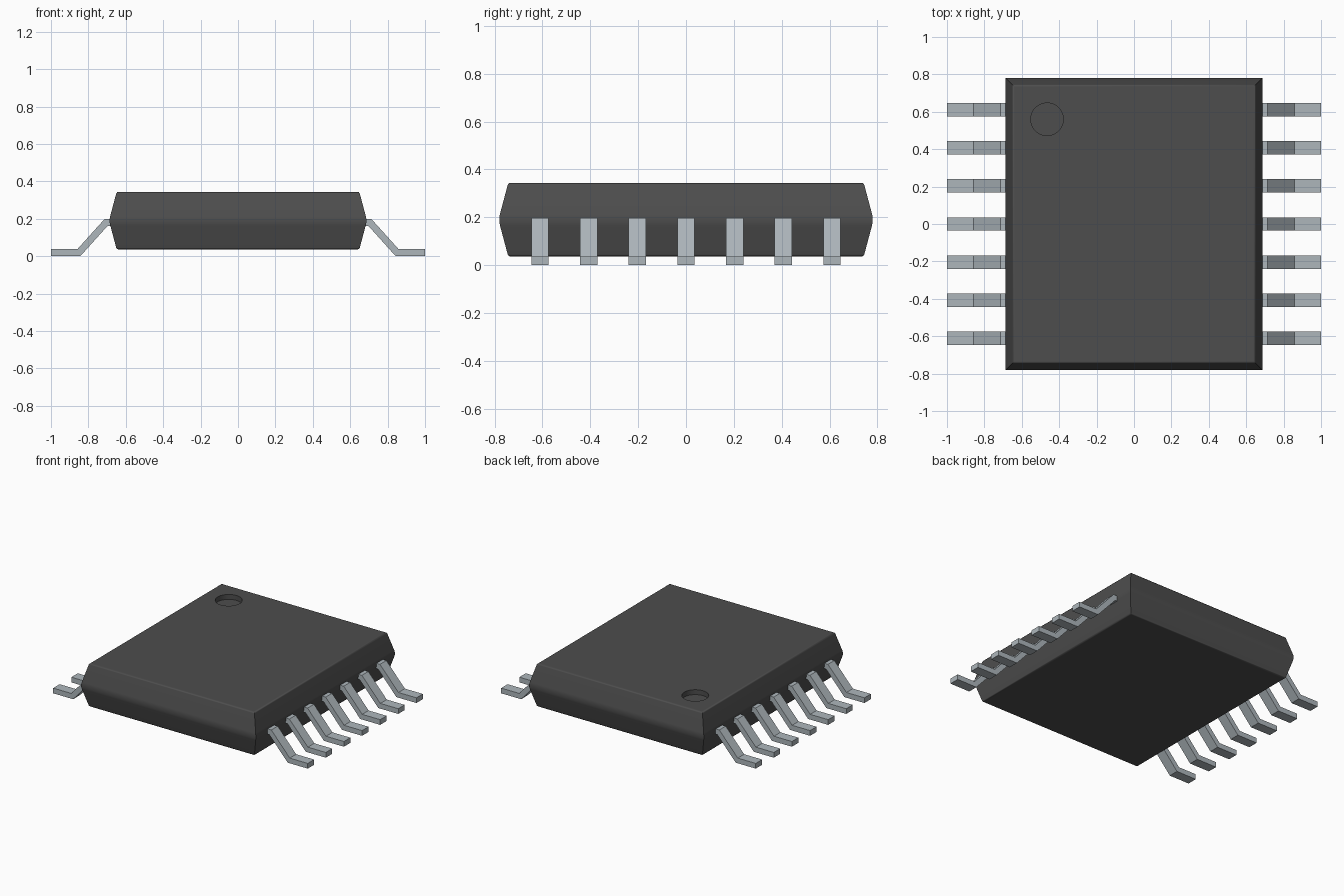
import bpy, bmesh, math
from mathutils import Matrix

cube = bpy.data.objects.get("Cube")
if cube:
    bpy.data.objects.remove(cube, do_unlink=True)


def make_material(name, rgb, metallic=0.0):
    m = bpy.data.materials.new(name)
    m.use_nodes = True
    m.diffuse_color = (*rgb, 1)
    bsdf = next(n for n in m.node_tree.nodes if n.type == 'BSDF_PRINCIPLED')
    bsdf.inputs["Base Color"].default_value = (*rgb, 1)
    bsdf.inputs["Metallic"].default_value = metallic
    return m


def make_object(name, bm, mat):
    bmesh.ops.recalc_face_normals(bm, faces=bm.faces)
    me = bpy.data.meshes.new(name)
    bm.to_mesh(me)
    bm.free()
    me.materials.append(mat)
    ob = bpy.data.objects.new(name, me)
    bpy.context.collection.objects.link(ob)
    return ob


def activate(ob):
    bpy.ops.object.select_all(action='DESELECT')
    ob.select_set(True)
    bpy.context.view_layer.objects.active = ob


plastic = make_material("dark grey plastic", (0.075, 0.075, 0.075))
metal = make_material("pale steel", (0.42, 0.47, 0.50))

# Package body: rectangular rings stacked from bottom to top (inset, z)
HALF_X, HALF_Y = 0.686, 0.78
PROFILE = [(0.047, 0.036), (0.040, 0.038), (0.035, 0.045), (0.003, 0.165),
           (0.0, 0.18), (0.0, 0.20), (0.003, 0.215),
           (0.035, 0.335), (0.040, 0.342), (0.047, 0.344)]
bm = bmesh.new()
rings = []
for inset, z in PROFILE:
    x, y = HALF_X - inset, HALF_Y - inset
    rings.append([bm.verts.new((sx * x, sy * y, z))
                  for sx, sy in ((-1, -1), (1, -1), (1, 1), (-1, 1))])
for a, b in zip(rings, rings[1:]):
    for i in range(4):
        j = (i + 1) % 4
        bm.faces.new((a[i], a[j], b[j], b[i]))
bm.faces.new(rings[0][::-1])
bm.faces.new(rings[-1])
body = make_object("package_body", bm, plastic)

# Round orientation dimple sunk into the top
bm = bmesh.new()
bmesh.ops.create_cone(bm, cap_ends=True, segments=48, radius1=0.087, radius2=0.087,
                      depth=0.1, matrix=Matrix.Translation((-0.465, 0.56, 0.359)))
cutter = make_object("dimple_cutter", bm, plastic)
cutter.hide_render = True
activate(body)
cut = body.modifiers.new("dimple", 'BOOLEAN')
cut.operation, cut.solver, cut.object = 'DIFFERENCE', 'EXACT', cutter
bpy.ops.object.modifier_apply(modifier=cut.name)
bpy.data.objects.remove(cutter, do_unlink=True)
bpy.ops.object.shade_smooth_by_angle(angle=math.radians(40))
weighted = body.modifiers.new("weighted_normals", 'WEIGHTED_NORMAL')
weighted.keep_sharp = True

# Gull-wing leads: one side profile extruded along y, seven on each side
LEAD = [(0.66, 0.198), (0.714, 0.198), (0.859, 0.037), (1.0, 0.037),
        (1.0, 0.0), (0.843, 0.0), (0.698, 0.161), (0.66, 0.161)]
WIDTH, PITCH = 0.072, 0.2033


def make_lead(name, side, y):
    bm = bmesh.new()
    face = bm.faces.new([bm.verts.new((side * x, y - WIDTH / 2, z)) for x, z in LEAD])
    ext = bmesh.ops.extrude_face_region(bm, geom=[face])
    bmesh.ops.translate(bm, vec=(0, WIDTH, 0),
                        verts=[v for v in ext["geom"] if isinstance(v, bmesh.types.BMVert)])
    make_object(name, bm, metal)


for side, label in ((1, "left"), (-1, "right")):
    for i in range(7):
        make_lead(f"{label}_lead_{i + 1}", side, (i - 3) * PITCH)
